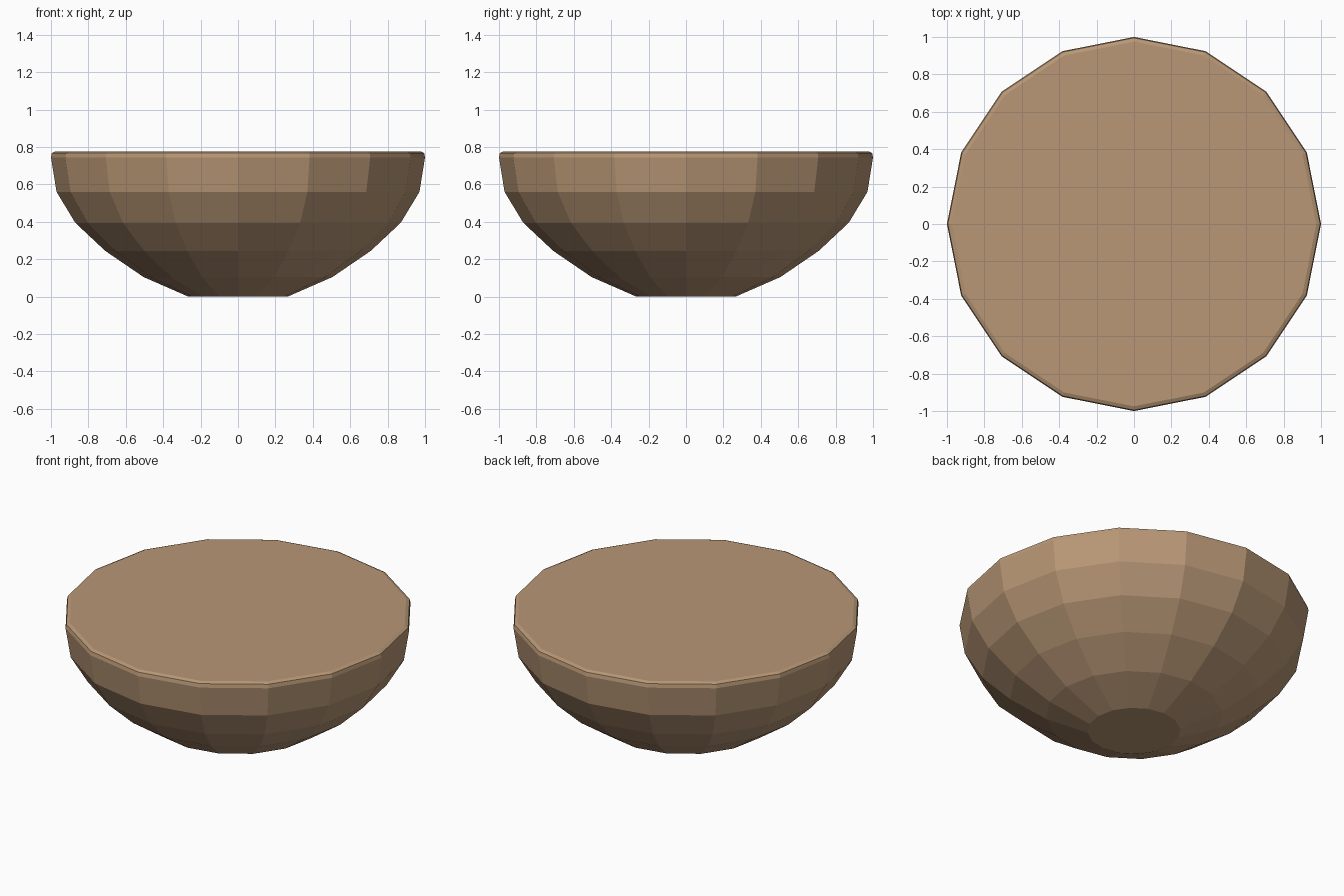
import bpy, bmesh
from math import cos, sin, pi

if "Cube" in bpy.data.objects:
    bpy.data.objects.remove(bpy.data.objects["Cube"])

SIDES = 16
# Bowl profile (radius, height) from foot to rolled rim
PROFILE = [(0.265, 0.0), (0.505, 0.105), (0.71, 0.245), (0.87, 0.395),
           (0.97, 0.56), (1.0, 0.745), (0.995, 0.768), (0.975, 0.777)]

# Faceted half-dome body, closed by a flat foot and a flat top
bm = bmesh.new()
rings = [[bm.verts.new((r * cos(2 * pi * i / SIDES), r * sin(2 * pi * i / SIDES), z))
          for i in range(SIDES)] for r, z in PROFILE]
for low, high in zip(rings, rings[1:]):
    for i in range(SIDES):
        j = (i + 1) % SIDES
        bm.faces.new((low[i], low[j], high[j], high[i]))
bm.faces.new(rings[0][::-1])
bm.faces.new(rings[-1])

mesh = bpy.data.meshes.new("bowl")
bm.to_mesh(mesh)
bm.free()
bowl = bpy.data.objects.new("bowl", mesh)
bpy.context.collection.objects.link(bowl)

# Tan wood colour
tan = bpy.data.materials.new("tan")
tan.diffuse_color = (0.48, 0.31, 0.18, 1)
tan.use_nodes = True
tan.node_tree.nodes["Principled BSDF"].inputs["Base Color"].default_value = tan.diffuse_color
mesh.materials.append(tan)
